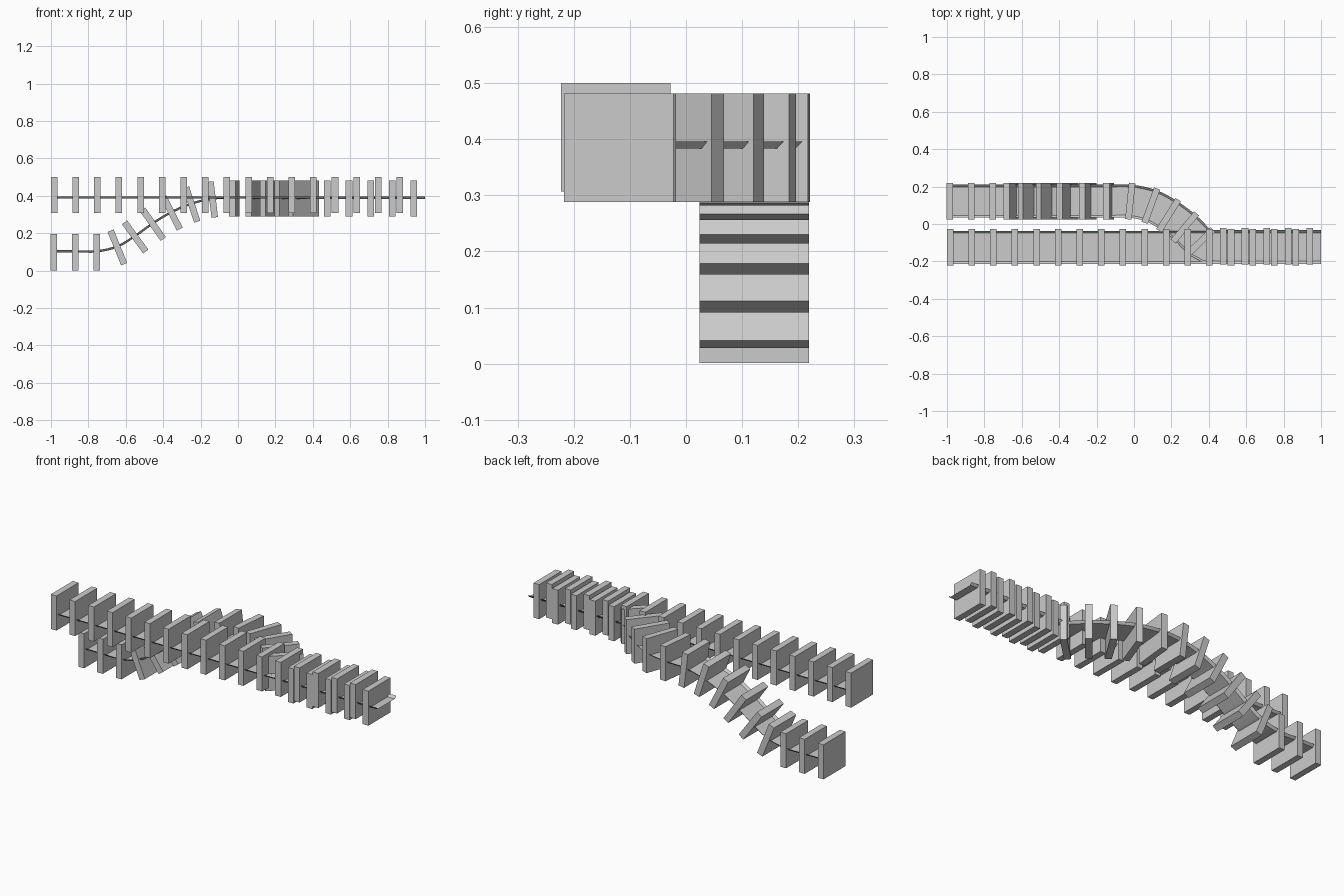
import bpy, bmesh, math
from mathutils import Vector, Matrix

if "Cube" in bpy.data.objects:
    bpy.data.objects.remove(bpy.data.objects["Cube"])

grey = bpy.data.materials.new("plain grey")
grey.diffuse_color = (0.6, 0.6, 0.6, 1)
grey.use_nodes = True
grey.node_tree.nodes["Principled BSDF"].inputs["Base Color"].default_value = grey.diffuse_color

STEP = 0.1155          # spacing of the sleepers
SIZE = (0.035, 0.195, 0.193)


def finish(bm, name):
    mesh = bpy.data.meshes.new(name)
    bm.to_mesh(mesh)
    bm.free()
    mesh.materials.append(grey)
    ob = bpy.data.objects.new(name, mesh)
    bpy.context.collection.objects.link(ob)
    return ob


def sleepers(name, places):
    """Upright blocks; each place is (x, y, z, pitch, yaw) in degrees."""
    bm = bmesh.new()
    for x, y, z, pitch, yaw in places:
        m = (Matrix.Translation((x, y, z))
             @ Matrix.Rotation(math.radians(yaw), 4, 'Z')
             @ Matrix.Rotation(math.radians(-pitch), 4, 'Y')
             @ Matrix.Diagonal((*SIZE, 1)))
        bmesh.ops.create_cube(bm, size=1, matrix=m)
    return finish(bm, name)


def smooth_path(pts, n=4):
    """Catmull-Rom curve through the points."""
    pts = [Vector(p) for p in pts]
    ext = [2 * pts[0] - pts[1]] + pts + [2 * pts[-1] - pts[-2]]
    out = []
    for a, b, c, d in zip(ext, ext[1:], ext[2:], ext[3:]):
        for i in range(n):
            t = i / n
            out.append(0.5 * (2 * b + (c - a) * t + (2 * a - 5 * b + 4 * c - d) * t * t
                              + (3 * b - a - 3 * c + d) * t ** 3))
    return out + [pts[-1]]


def deck(name, path):
    """Thin shallow trough with flared lips swept along the path."""
    profile = [(-0.088, 0.006), (-0.076, -0.006), (0.076, -0.006), (0.088, 0.006)]
    bm = bmesh.new()
    rows = []
    for i, p in enumerate(path):
        t = (path[min(i + 1, len(path) - 1)] - path[max(i - 1, 0)]).normalized()
        side = Vector((0, 0, 1)).cross(t).normalized()
        up = t.cross(side)
        rows.append([bm.verts.new(p + side * -u + up * v) for u, v in profile])
    for r, s in zip(rows, rows[1:]):
        for k in range(3):
            bm.faces.new((r[k + 1], r[k], s[k], s[k + 1]))
    bmesh.ops.recalc_face_normals(bm, faces=bm.faces)
    # decks face upward
    if sum(f.normal.z * f.calc_area() for f in bm.faces) < 0:
        bmesh.ops.reverse_faces(bm, faces=bm.faces)
    return finish(bm, name)


# straight upper track
sleepers("straight_sleepers", [(-0.983 + STEP * i, -0.125, 0.4035, 0, 0) for i in range(17)])
deck("straight_deck", [Vector((-1, -0.125, 0.391)), Vector((1, -0.125, 0.391))])

# branch: low start, climb, level bend, then joining the straight
low = [(-0.985 + STEP * i, 0.122, 0.098, 0, 0) for i in range(3)]
climb = [(-0.645, 0.122, 0.124, 22, 0), (-0.55, 0.122, 0.18, 36, 0),
         (-0.455, 0.122, 0.248, 35, 0), (-0.355, 0.122, 0.308, 27, 0),
         (-0.248, 0.122, 0.353, 18, 0), (-0.136, 0.122, 0.38, 7, 0)]
bend = [(-0.02, 0.122, 0.385, 0, -6), (0.09, 0.098, 0.385, 0, -20),
        (0.185, 0.047, 0.385, 0, -32), (0.272, -0.018, 0.385, 0, -40),
        (0.352, -0.098, 0.385, 0, -46)]
join = [(0.478 + STEP * i, -0.12, 0.385, 0, 0) for i in range(5)]
sleepers("branch_sleepers", low + climb + bend + join)

ends = [(-1, 0.122, 0.098)]
route = [p[:3] for p in low[1:] + climb + bend]
tail = [(0.385, -0.12, 0.385), (0.48, -0.12, 0.385), (1, -0.12, 0.385)]
path = smooth_path(ends + route) + [Vector(p) for p in tail]
deck("branch_deck", [p + Vector((0, 0, 0.005)) for p in path])
